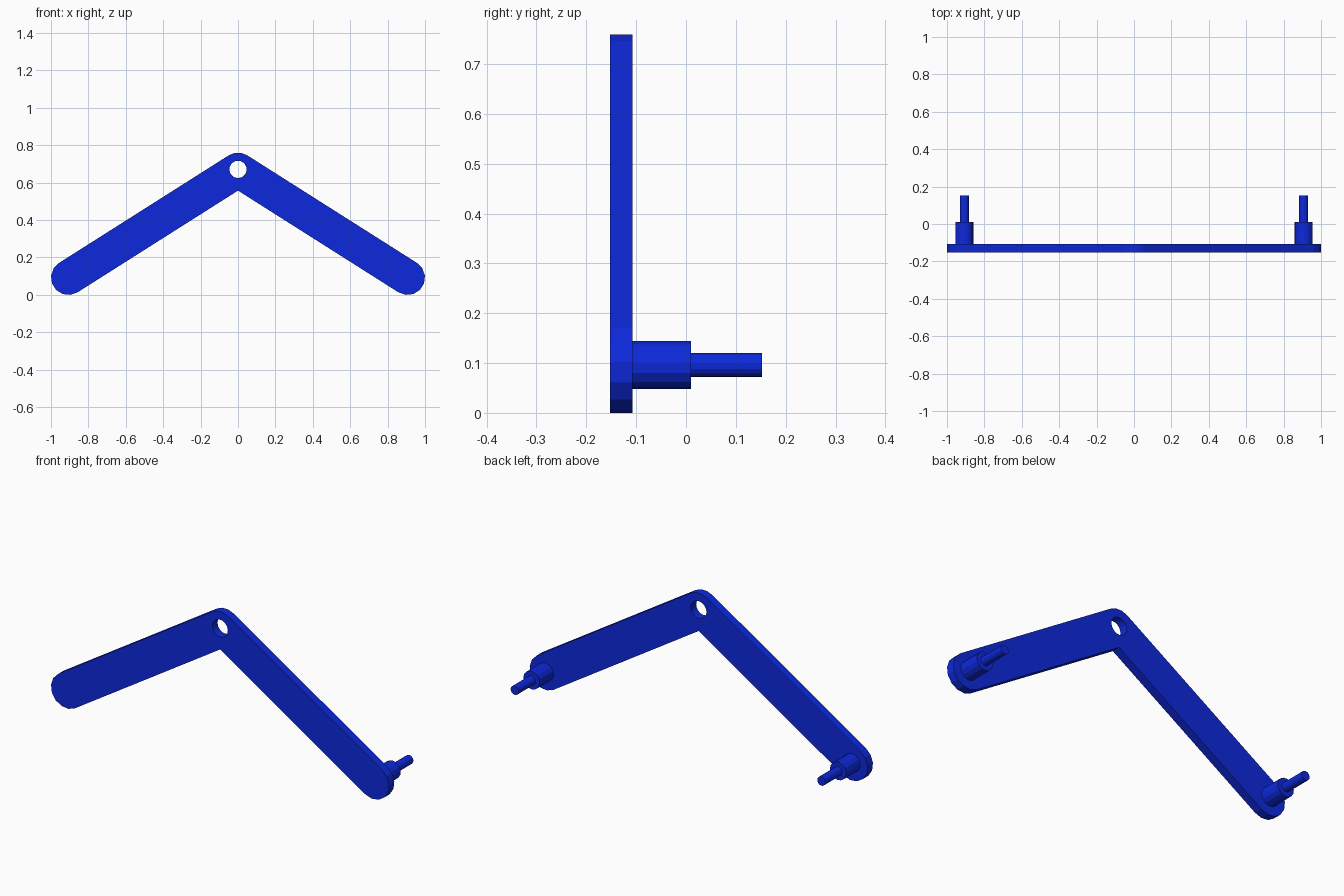
import bpy, bmesh, math
from mathutils import Vector

if "Cube" in bpy.data.objects:
    bpy.data.objects.remove(bpy.data.objects["Cube"])

FRONT, PLATE_BACK, COLLAR_BACK, PIN_BACK = -0.152, -0.107, 0.01, 0.152
R = 0.093                                  # half width of the arms
END, APEX = (0.907, 0.0925), (0.0, 0.6675)
SLOPE = math.atan2(APEX[1] - END[1], END[0])
NORMAL = math.pi / 2 - SLOPE               # direction of the arm's upper edge normal

blue = bpy.data.materials.new("blue")
blue.diffuse_color = (0.004, 0.022, 0.72, 1)
blue.use_nodes = True
blue.node_tree.nodes["Principled BSDF"].inputs["Base Color"].default_value = blue.diffuse_color


def arc(c, r, a0, a1, n):
    return [(c[0] + r * math.cos(a0 + (a1 - a0) * i / n),
             c[1] + r * math.sin(a0 + (a1 - a0) * i / n)) for i in range(n + 1)]


def prism(name, loops, y0, y1):
    """Fill the x-z loops (outline first, then holes) and extrude along y."""
    bm = bmesh.new()
    edges = []
    for pts in loops:
        vs = [bm.verts.new((x, y0, z)) for x, z in pts]
        edges += [bm.edges.new((vs[i - 1], vs[i])) for i in range(len(vs))]
    bmesh.ops.triangle_fill(bm, edges=edges, use_beauty=True)
    ext = bmesh.ops.extrude_face_region(bm, geom=bm.faces[:], use_keep_orig=True)
    moved = [g for g in ext["geom"] if isinstance(g, bmesh.types.BMVert)]
    bmesh.ops.translate(bm, verts=moved, vec=Vector((0, y1 - y0, 0)))
    bmesh.ops.recalc_face_normals(bm, faces=bm.faces[:])
    me = bpy.data.meshes.new(name)
    bm.to_mesh(me)
    bm.free()
    me.materials.append(blue)
    ob = bpy.data.objects.new(name, me)
    bpy.context.collection.objects.link(ob)
    return ob


# Bent plate: rounded arm ends, rounded apex, sharp inner corner, pivot hole
right = arc(END, R, NORMAL, NORMAL - math.pi, 7)
inner = [(0, APEX[1] - R / math.cos(SLOPE))]
left = [(-x, z) for x, z in reversed(right)]
top = arc(APEX, R, math.pi - NORMAL, NORMAL, 3)
hole = arc((0, 0.671), 0.046, 0, 2 * math.pi, 20)[:-1]
prism("bent_plate", [right + inner + left + top, hole], FRONT, PLATE_BACK)

# Stepped pegs on the back of each arm end
for side, label in ((1, "right"), (-1, "left")):
    for part, r, y0, y1 in (("collar", 0.0485, PLATE_BACK, COLLAR_BACK),
                            ("pin", 0.0242, COLLAR_BACK, PIN_BACK)):
        ring = arc((0.907, 0.096), r, NORMAL, NORMAL + 2 * math.pi, 14)[:-1]
        prism(f"{label}_{part}", [[(side * x, z) for x, z in ring]], y0, y1)
